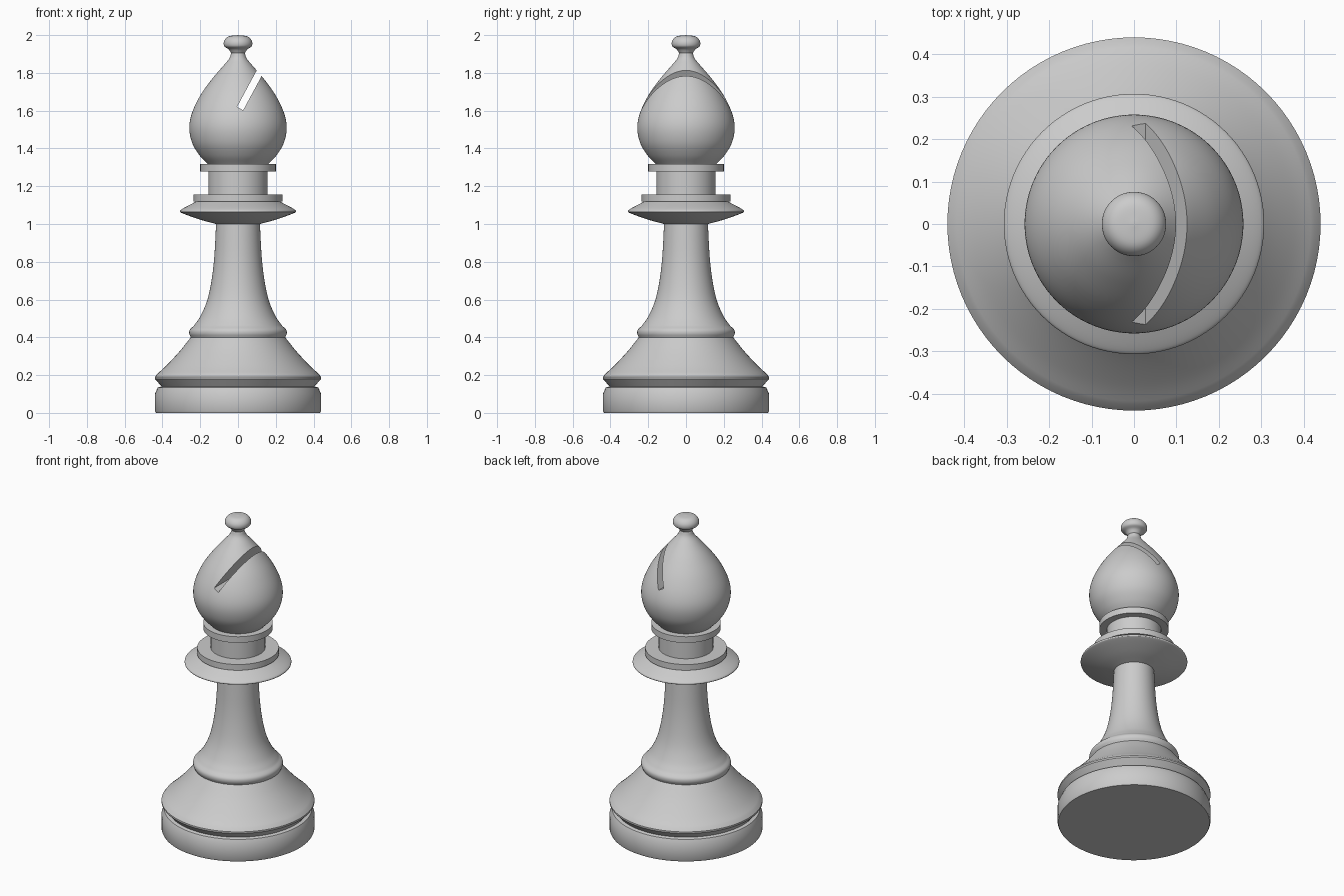
import bpy, bmesh, math
from mathutils import Vector

if "Cube" in bpy.data.objects:
    bpy.data.objects.remove(bpy.data.objects["Cube"])

SIDES = 96


def curve(points, steps=6):
    """Smooth run of profile points (Catmull-Rom)."""
    p = [Vector(q) for q in points]
    p = [2 * p[0] - p[1]] + p + [2 * p[-1] - p[-2]]
    out = []
    for a, b, c, d in zip(p, p[1:], p[2:], p[3:]):
        for i in range(steps):
            t = i / steps
            out.append(0.5 * (2 * b + (c - a) * t + (2 * a - 5 * b + 4 * c - d) * t ** 2
                              + (3 * b - a - 3 * c + d) * t ** 3))
    return [(max(q.x, 0), q.y) for q in out] + [tuple(points[-1])]


def lathe(name, profile):
    """Turn a (radius, height) profile around z."""
    bm = bmesh.new()
    verts = [bm.verts.new((r, 0, z)) for r, z in profile]
    edges = [bm.edges.new(pair) for pair in zip(verts, verts[1:])]
    bmesh.ops.spin(bm, geom=verts + edges, cent=(0, 0, 0), axis=(0, 0, 1),
                   angle=math.tau, steps=SIDES, use_duplicate=False)
    bmesh.ops.remove_doubles(bm, verts=bm.verts, dist=1e-5)
    bmesh.ops.recalc_face_normals(bm, faces=bm.faces)
    mesh = bpy.data.meshes.new(name)
    bm.to_mesh(mesh)
    bm.free()
    # keep outward normals on open shells as well
    if sum(f.normal.dot(Vector((f.center.x, f.center.y, 0))) * f.area for f in mesh.polygons) < 0:
        mesh.flip_normals()
    ob = bpy.data.objects.new(name, mesh)
    bpy.context.collection.objects.link(ob)
    return ob


def smooth(ob):
    bpy.ops.object.select_all(action='DESELECT')
    ob.select_set(True)
    bpy.context.view_layer.objects.active = ob
    bpy.ops.object.shade_smooth_by_angle(angle=math.radians(30))


# Foot with groove and flared skirt
base = lathe("base", [(0, 0), (0.435, 0), (0.44, 0.01), (0.44, 0.10)]
             + [(0.425, 0.135), (0.405, 0.14), (0.44, 0.18), (0.44, 0.19)]
             + curve([(0.435, 0.2), (0.38, 0.25), (0.31, 0.325), (0.25, 0.4)])[1:])

# Rounded bead and tapering stem
stem = lathe("stem", curve([(0.25, 0.4), (0.258, 0.42), (0.255, 0.44), (0.235, 0.46)])
             + curve([(0.235, 0.46), (0.2, 0.51), (0.165, 0.59), (0.142, 0.69),
                      (0.126, 0.82), (0.116, 1.0)])[1:])

# Wide collar, step and neck ring
collar = lathe("collar", curve([(0.116, 1.0), (0.2, 1.023), (0.29, 1.055), (0.307, 1.067),
                                (0.29, 1.083), (0.22, 1.12)])
               + [(0.235, 1.12), (0.235, 1.157), (0.157, 1.157), (0.157, 1.278),
                  (0.2, 1.278), (0.2, 1.317), (0.157, 1.317)])

# Teardrop head with finial
head = lathe("head", [(0, 1.317)]
             + curve([(0.16, 1.317), (0.205, 1.365), (0.243, 1.43), (0.258, 1.51),
                      (0.243, 1.59), (0.2, 1.68), (0.14, 1.765), (0.08, 1.835),
                      (0.047, 1.875), (0.036, 1.905)])
             + curve([(0.036, 1.905), (0.05, 1.925), (0.073, 1.942), (0.073, 1.97),
                      (0.05, 1.993), (0, 2.0)])[1:])

# Slanted slot cut through the head
tilt, length = math.atan2(0.475, 0.88), 0.5
axis = Vector((math.sin(tilt), 0, math.cos(tilt)))
bpy.ops.mesh.primitive_cube_add(size=1, location=Vector((0.011, 0, 1.611)) + axis * length / 2,
                                rotation=(0, tilt, 0))
cutter = bpy.context.object
cutter.name = "slot_cutter"
cutter.scale = (0.037, 1, length)
cutter.hide_render = True
cut = head.modifiers.new("slot", 'BOOLEAN')
cut.operation, cut.solver, cut.object = 'DIFFERENCE', 'EXACT', cutter
bpy.context.view_layer.objects.active = head
bpy.ops.object.modifier_apply(modifier="slot")
bpy.data.objects.remove(cutter)

for part in (base, stem, collar, head):
    smooth(part)
